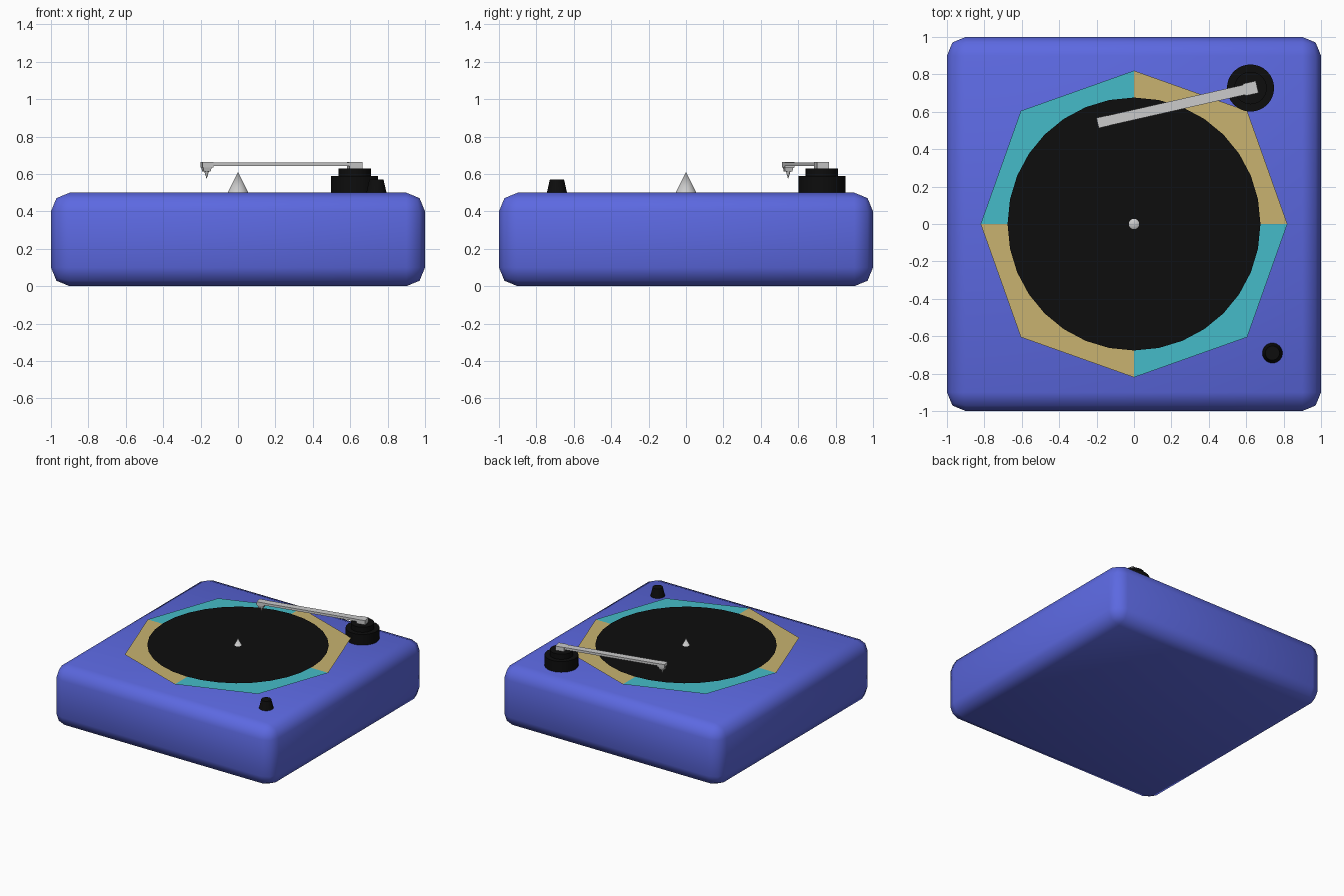
import bpy, bmesh, math
from mathutils import Matrix, Vector

if "Cube" in bpy.data.objects:
    bpy.data.objects.remove(bpy.data.objects["Cube"])


def material(name, rgb):
    m = bpy.data.materials.new(name)
    m.diffuse_color = (*rgb, 1)
    m.use_nodes = True
    m.node_tree.nodes["Principled BSDF"].inputs["Base Color"].default_value = m.diffuse_color
    return m


BLUE = material("blue", (0.107, 0.14, 0.75))
TEAL = material("teal", (0.06, 0.5, 0.58))
TAN = material("tan", (0.58, 0.45, 0.16))
BLACK = material("black", (0.004, 0.004, 0.004))


def add_object(name, bm, *mats):
    me = bpy.data.meshes.new(name)
    bm.to_mesh(me)
    bm.free()
    ob = bpy.data.objects.new(name, me)
    bpy.context.collection.objects.link(ob)
    for m in mats:
        me.materials.append(m)
    return ob


def smooth(ob, angle):
    bpy.ops.object.select_all(action='DESELECT')
    ob.select_set(True)
    bpy.context.view_layer.objects.active = ob
    bpy.ops.object.shade_smooth_by_angle(angle=math.radians(angle))


def cone(name, x, y, z0, z1, r0, r1, mat=None, sides=32):
    bm = bmesh.new()
    bmesh.ops.create_cone(bm, cap_ends=True, segments=sides, radius1=r0, radius2=r1,
                          depth=z1 - z0, matrix=Matrix.Translation((x, y, (z0 + z1) / 2)))
    bmesh.ops.remove_doubles(bm, verts=bm.verts, dist=1e-5)
    ob = add_object(name, bm, *([mat] if mat else []))
    smooth(ob, 30)
    return ob


# Rounded plinth
bm = bmesh.new()
bmesh.ops.create_cube(bm, size=1, matrix=Matrix.Translation((0, 0, 0.25)) @ Matrix.Diagonal((2, 2, 0.5, 1)))
bmesh.ops.bevel(bm, geom=bm.edges[:], offset=0.1, segments=2, profile=0.5, affect='EDGES')
smooth(add_object("plinth", bm, BLUE), 60)

# Thin eight-sided mat, alternating colours per quadrant
bm = bmesh.new()
for i in range(4):
    rot = Matrix.Rotation(i * math.pi / 2, 4, 'Z')
    pts = [(0, 0), (0.82, 0), (0.605, 0.605), (0, 0.82)]
    face = bm.faces.new([bm.verts.new(rot @ Vector((x, y, 0.545))) for x, y in pts])
    face.material_index = i % 2
bmesh.ops.remove_doubles(bm, verts=bm.verts, dist=1e-4)
add_object("mat", bm, TAN, TEAL)

# Thin record disc
bm = bmesh.new()
bmesh.ops.create_circle(bm, cap_ends=True, segments=32, radius=0.676,
                        matrix=Matrix.Translation((0, 0, 0.555)))
for f in bm.faces:
    if f.normal.z < 0:
        f.normal_flip()
add_object("record", bm, BLACK)

# Spindle, knob and tonearm base
cone("spindle", 0, 0, 0.5, 0.61, 0.055, 0)
cone("knob", 0.74, -0.69, 0.495, 0.57, 0.055, 0.038, BLACK)
cone("arm_base", 0.623, 0.727, 0.495, 0.588, 0.126, 0.126, BLACK)
cone("arm_base_upper", 0.623, 0.727, 0.588, 0.63, 0.087, 0.087, BLACK)

# Tonearm parts, measured along the arm from its free end
ARM = Matrix.Translation((-0.195, 0.54, 0)) @ Matrix.Rotation(math.radians(12.75), 4, 'Z')


def arm_box(name, a, b, width, z0, z1, taper=1):
    bm = bmesh.new()
    bmesh.ops.create_cube(bm, size=1)
    for v in bm.verts:
        if v.co.z < 0:
            v.co.x *= taper
            v.co.y *= taper
    bm.transform(ARM @ Matrix.Translation(((a + b) / 2, 0, (z0 + z1) / 2))
                 @ Matrix.Diagonal((b - a, width, z1 - z0, 1)))
    add_object(name, bm)


arm_box("arm_bar", 0, 0.82, 0.054, 0.643, 0.662)
arm_box("arm_pivot_block", 0.805, 0.875, 0.066, 0.63, 0.664)
arm_box("arm_head", 0, 0.06, 0.056, 0.635, 0.663)
arm_box("cartridge", 0.004, 0.05, 0.048, 0.612, 0.636, 0.8)
tip = ARM @ Vector((0.028, 0, 0))
cone("needle", tip.x, tip.y, 0.575, 0.613, 0.001, 0.012, sides=12)
